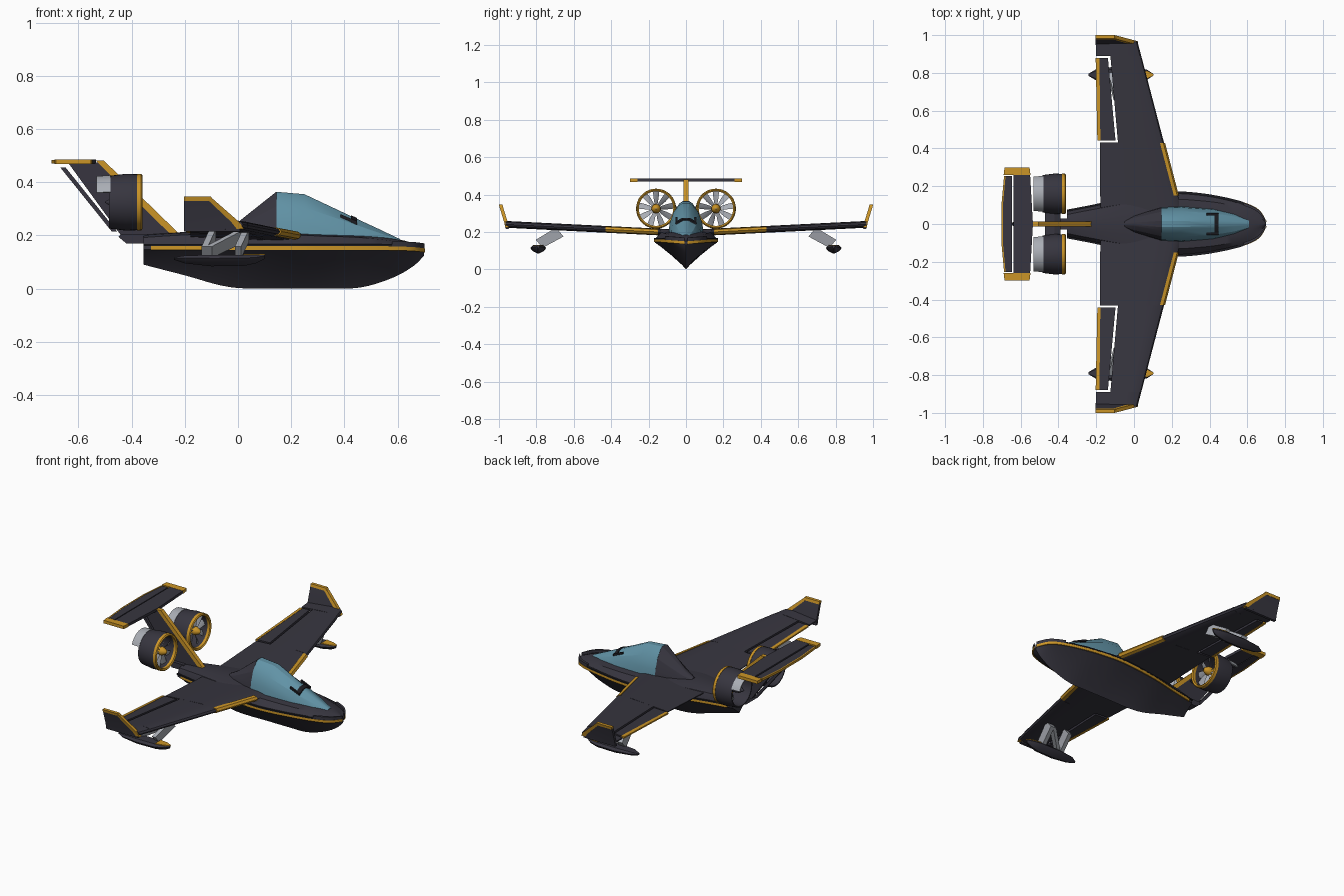
import bpy, bmesh, math
from mathutils import Vector, Matrix

cube = bpy.data.objects.get("Cube")
if cube:
    bpy.data.objects.remove(cube)


def material(name, rgb):
    m = bpy.data.materials.new(name)
    m.use_nodes = True
    m.diffuse_color = (*rgb, 1)
    m.node_tree.nodes["Principled BSDF"].inputs["Base Color"].default_value = (*rgb, 1)
    return m


DARK = material("charcoal", (0.038, 0.036, 0.05))
YELLOW = material("amber yellow", (0.6, 0.3, 0.02))
GLASS = material("blue glass", (0.12, 0.29, 0.38))
GREY = material("light grey", (0.4, 0.42, 0.46))
BLACK = material("black trim", (0.012, 0.012, 0.016))


def loft(name, rings, mat, mirror=False, loop=False, angle=32):
    """Skin a run of closed rings; cap the ends unless the run is a loop."""
    bm = bmesh.new()
    vs = [[bm.verts.new(p) for p in ring] for ring in rings]
    n = len(vs[0])
    pairs = list(zip(vs, vs[1:])) + ([(vs[-1], vs[0])] if loop else [])
    for a, b in pairs:
        for i in range(n):
            j = (i + 1) % n
            bm.faces.new((a[i], a[j], b[j], b[i]))
    if not loop:
        bm.faces.new(vs[0])
        bm.faces.new(vs[-1])
    bmesh.ops.recalc_face_normals(bm, faces=bm.faces)
    for f in bm.faces:
        f.smooth = True
    for e in bm.edges:
        e.smooth = e.calc_face_angle(0) < math.radians(angle)
    me = bpy.data.meshes.new(name)
    bm.to_mesh(me)
    bm.free()
    me.materials.append(mat)
    ob = bpy.data.objects.new(name, me)
    bpy.context.collection.objects.link(ob)
    if mirror:
        mod = ob.modifiers.new("Mirror", 'MIRROR')
        mod.use_axis = (False, True, False)
    return ob


def plate_xz(name, pts, half, mat):
    """Upright plate on the centre plane."""
    return loft(name, [[(x, y, z) for x, z in pts] for y in (-half, half)], mat)


def plate_xy(name, pts, z, half, mat, mirror=False):
    """Level plate."""
    return loft(name, [[(x, y, h) for x, y in pts] for h in (z - half, z + half)], mat, mirror)


def both_sides(x, half):
    """Closed ring across the centre plane from one half, listed bottom to top."""
    right = [(x, -y, z) for y, z in reversed(half) if y > 0]
    return [(x, y, z) for y, z in half] + right


# Hull: x, rail half width, keel z, rail z, deck half width, deck z
stations = [
    (-.355, .07, .09, .15, .05, .20), (-.2, .10, .05, .15, .08, .21),
    (-.02, .14, .004, .15, .11, .215), (.2, .165, .001, .15, .13, .21),
    (.33, .16, .001, .15, .125, .205), (.46, .14, .004, .15, .11, .20),
    (.58, .11, .04, .148, .08, .187), (.66, .07, .085, .145, .04, .168),
    (.70, .008, .125, .14, .005, .153)]


def smooth_stations(rows, steps):
    out = []
    for i in range(len(rows) - 1):
        a, b = rows[max(i - 1, 0)], rows[i]
        c, d = rows[i + 1], rows[min(i + 2, len(rows) - 1)]
        for s in range(steps):
            t = s / steps
            out.append([q + t / 2 * (r - p + t * (2 * p - 5 * q + 4 * r - w + t * (3 * (q - r) + w - p)))
                        for p, q, r, w in zip(a, b, c, d)])
    return out + [list(rows[-1])]


hull = smooth_stations(stations, 4)
flare = [(0, 0), (.13, .16), (.47, .5), (.8, .8), (1, .96)]
loft("hull", [both_sides(x, [(w * u, k + (r - k) * v) for u, v in flare]
                         + [(w, r + .012), (dw, d - .008), (dw * .5, d), (0, d + .003)])
              for x, w, k, r, dw, d in hull], DARK)


def hull_strip(name, x0, x1, lo, hi, out, mat):
    """Band that follows the widest line of the hull."""
    rows = [s for s in hull if x0 <= s[0] <= x1]
    loft(name, [[(x + e, w - .012 * (w > .02), r + lo), (x + e, w + out, r + lo),
                 (x + e, w + out, r + hi), (x + e, w - .012 * (w > .02), r + hi)]
                for x, w, k, r, dw, d in rows for e in [out * .5 * (x > .6)]], mat, True)


hull_strip("side_stripe", -.34, .71, -.004, .011, .005, YELLOW)
hull_strip("rub_rail", -.36, .58, .011, .018, .006, BLACK)
hull_strip("nose_bumper", .57, .71, .011, .03, .003, DARK)
plate_xz("tail_stub", [(-.45, .195), (-.42, .17), (-.34, .17), (-.34, .205), (-.44, .205)], .03, DARK)


# Canopy: x, base half width, base z, top half width, top z
def cabin(name, rows, mat):
    loft(name, [both_sides(x, [(b, z), (b * .94, z + .3 * (t - z)), (b * .72, z + .68 * (t - z)),
                               (w, t - .06 * (t - z)), (w * .5, t)])
                for x, b, z, w, t in rows], mat, angle=22)


cabin("cabin_fairing", [(-.05, .02, .2, .008, .222), (0, .045, .2, .012, .25),
                        (.145, .09, .19, .034, .365)], DARK)
cabin("canopy_glass", [(.145, .089, .2, .034, .364), (.25, .093, .2, .032, .355),
                       (.42, .08, .19, .022, .275), (.53, .055, .18, .014, .224),
                       (.61, .025, .175, .008, .186)], GLASS)
loft("canopy_grip_bar", [[(.425, y, .268 - h), (.447, y, .258 - h), (.447, y, .266 - h), (.425, y, .276 - h)]
                         for y, h in ((-.052, .018), (-.02, 0), (.02, 0), (.052, .018))], BLACK)
loft("canopy_grip_arm", [[(x, .046, z), (x, .057, z), (x, .057, z + .012), (x, .046, z + .012)]
                         for x, z in ((.385, .268), (.447, .242))], BLACK, True)


# Wings
def lead(y):
    return .272 - .2625 * y


def wing_z(y):
    return .193 + .05 * y


def foil(y, le, te, t, rear):
    z, c = wing_z(y), le - te
    up = [(le, 0), (le - .03 * c, .55), (le - .12 * c, .9), (le - .3 * c, 1), (te, rear)]
    top = [(x, y, z + t * k) for x, k in up]
    return top + [(x, y, z - t * k) for x, k in reversed(up[1:])]


HALF = .018
for name, y0, y1, te0, te1, rear in (("wing_inner", 0, .432, -.178, -.18, .15),
                                     ("wing_middle", .432, .89, -.085, -.125, .5),
                                     ("wing_outer", .89, .965, -.2, -.203, .2)):
    loft(name, [foil(y0, lead(y0), te0, HALF, rear), foil(y1, lead(y1), te1, HALF, rear)], DARK, True)


def flap(name, front, back, half, mat):
    loft(name, [[(f, y, wing_z(y) + half), (b, y, wing_z(y) + half * .6),
                 (b, y, wing_z(y) - half * .6), (f, y, wing_z(y) - half)]
                for y, f, b in zip((.443, .878), front, back)], mat, True)


flap("aileron", (-.098, -.138), (-.18, -.185), .009, DARK)
flap("aileron_edge", (-.178, -.183), (-.194, -.203), .007, YELLOW)
loft("wing_leading_edge", [[(lead(y) + .005, y, wing_z(y)), (lead(y) - .004, y, wing_z(y) + .0125),
                            (lead(y) - .022, y, wing_z(y) + .0165), (lead(y) - .022, y, wing_z(y) - .0165),
                            (lead(y) - .004, y, wing_z(y) - .0125)] for y in (.15, .43)], YELLOW, True)


# Winglets
def winglet(name, rows, half, mat):
    loft(name, [[(a, y - half, z), (a, y + half, z), (b, y + half, z), (b, y - half, z)]
                for z, y, a, b in rows], mat, True)


winglet("winglet", [(.215, .955, .01, -.203), (.25, .962, -.005, -.203), (.335, .988, -.1, -.203)], .008, DARK)
winglet("winglet_front_edge", [(.225, .957, .022, -.005), (.25, .962, .005, -.025),
                               (.335, .988, -.092, -.115)], .0095, YELLOW)
winglet("winglet_top_edge", [(.33, .9865, -.09, -.203), (.346, .9905, -.102, -.203)], .0095, YELLOW)

# Wing floats and struts
float_rows = [(-.24, .006, .108, .118), (-.2, .03, .095, .124), (-.1, .043, .084, .127),
              (.02, .04, .085, .127), (.07, .026, .096, .127), (.1, .006, .112, .128)]
loft("wing_float", [[(x, .79 + w * s, z) for s, z in
                     ((0, lo), (.65, lo + .3 * (hi - lo)), (1, lo + .7 * (hi - lo)), (.7, hi),
                      (-.7, hi), (-1, lo + .7 * (hi - lo)), (-.65, lo + .3 * (hi - lo)))]
                    for x, w, lo, hi in float_rows], DARK, True)
loft("float_stripe", [[(x, .79 + w, .127), (x, .79 - w, .127), (x, .79 - w, .131), (x, .79 + w, .131)]
                      for x, w in ((.02, .028), (.07, .02), (.102, .005))], YELLOW, True)
for name, low, high in (("rear_strut", -.125, -.095), ("diagonal_strut", -.11, .015), ("front_strut", .0, .03)):
    loft(name, [[(x - .012, y - e, z - e * 1.2), (x + .012, y - e, z - e * 1.2),
                 (x + .012, y + e, z + e * 1.2), (x - .012, y + e, z + e * 1.2)]
                for x, y, z, e in ((low, .785, .137, .018), (high, .675, .2, .02))], GREY, True)

# Tail fin and rudder
plate_xz("tail_fin", [(-.235, .2), (-.52, .475), (-.64, .475), (-.44, .2)], .01, DARK)
plate_xz("fin_leading_edge", [(-.215, .2), (-.505, .482), (-.535, .482), (-.25, .2)], .0125, YELLOW)
plate_xz("rudder", [(-.648, .455), (-.668, .455), (-.475, .215), (-.455, .215)], .008, DARK)

# Tailplane
plate_xy("tailplane", [(-.638, -.262), (-.55, -.262), (-.535, 0), (-.55, .262), (-.638, .262)], .477, .008, DARK)
plate_xy("tailplane_tip", [(-.69, .26), (-.548, .26), (-.553, .3), (-.685, .3)], .477, .009, YELLOW, True)
plate_xy("elevator", [(-.645, -.253), (-.645, .253), (-.683, .253), (-.697, .1), (-.697, -.1), (-.683, -.253)],
         .477, .006, DARK)
plate_xy("elevator_edge", [(-.68, .253), (-.694, .1), (-.694, 0), (-.702, 0), (-.702, .1), (-.688, .253)],
         .477, .007, YELLOW, True)

# Ducted fans
AXIS = Vector((0, .16, .325))


def lathe(name, profile, mat, a0=0, a1=360, n=36):
    full = a1 - a0 == 360
    angles = [math.radians(a0 + (a1 - a0) * i / n) for i in range(n if full else n + 1)]
    loft(name, [[AXIS + Vector((x, r * math.cos(a), r * math.sin(a))) for x, r in profile]
                for a in angles], mat, True, full)


lathe("fan_duct", [(-.375, .105), (-.42, .107), (-.485, .099), (-.485, .092), (-.375, .094)], DARK)
lathe("duct_lip", [(-.38, .107), (-.364, .106), (-.359, .1), (-.364, .092), (-.38, .092)], YELLOW)
lathe("duct_exhaust_vane", [(-.48, .102), (-.532, .098), (-.532, .092), (-.48, .094)], GREY, 22, 158, 18)
lathe("fan_spinner", [(-.362, .002), (-.37, .014), (-.39, .024), (-.42, .025), (-.42, .002)], YELLOW, n=20)
lathe("fan_motor", [(-.42, .002), (-.42, .025), (-.47, .02), (-.5, .002)], DARK, n=20)

BLADES = 9
for i in range(BLADES):
    turn = Matrix.Rotation(2 * math.pi * i / BLADES, 3, 'X')
    rings = []
    for r, chord, pitch in ((.02, .022, 50), (.06, .034, 35), (.094, .036, 25)):
        p = math.radians(pitch)
        dx, dy = chord / 2 * math.sin(p), chord / 2 * math.cos(p)
        rings.append([AXIS + turn @ Vector((-.405 + s * dx + h, s * dy, r))
                      for s, h in ((-1, 0), (0, .003), (1, 0), (0, -.003))])
    loft(f"fan_blade_{i + 1}", rings, GREY, True)

# Duct mounts joining the fans to the fin
loft("duct_mount", [[(x, y, z) for x, z in ((-.39, .325), (-.42, .336), (-.47, .325), (-.42, .314))]
                    for y in (.0, .063)], DARK, True)
